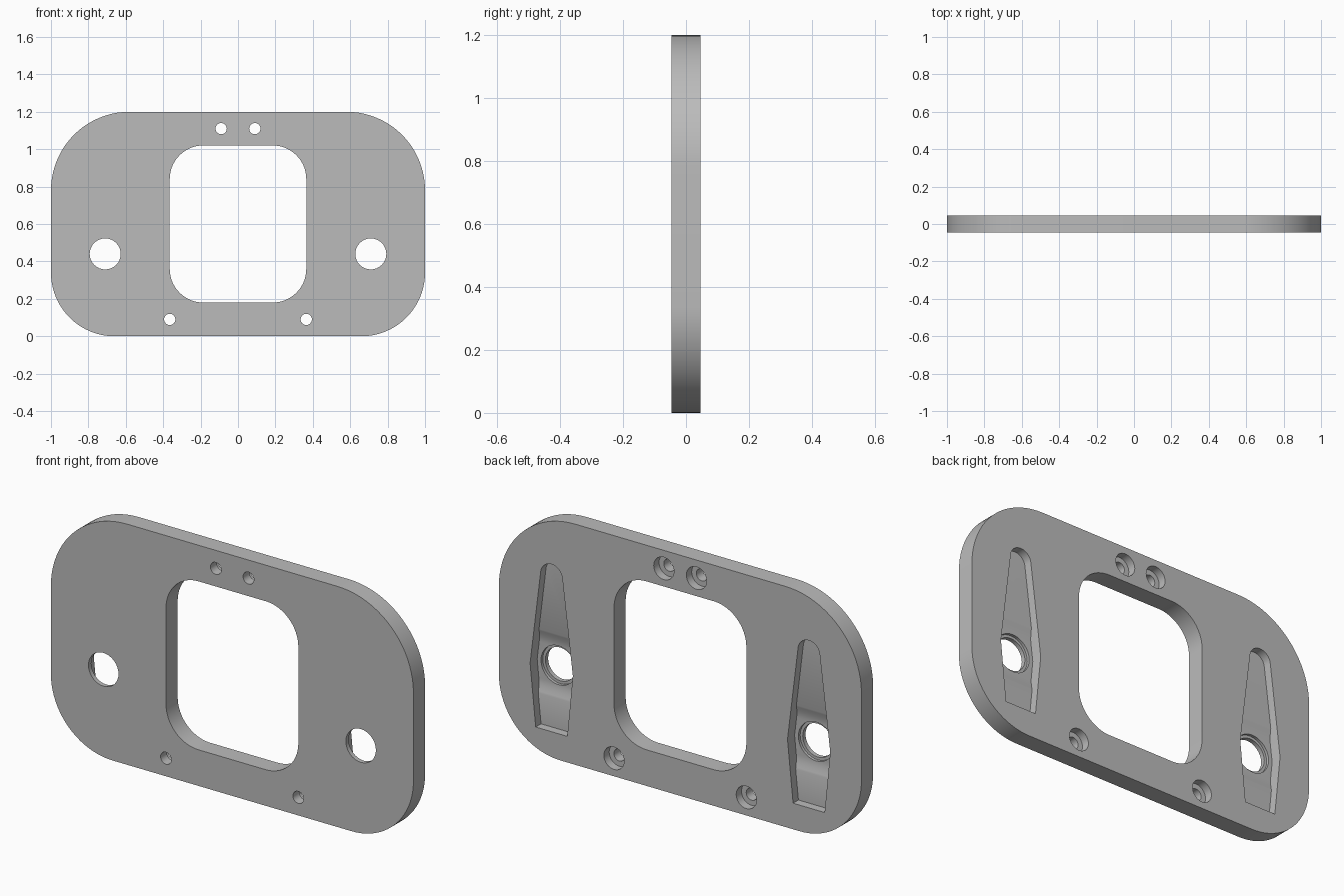
import bpy, bmesh
from math import sin, cos, pi, radians
from mathutils import Vector

cube = bpy.data.objects.get("Cube")
if cube:
    bpy.data.objects.remove(cube, do_unlink=True)

HALF = 0.046          # half of the plate thickness
HEIGHT = 1.2

gray = bpy.data.materials.new("machined_gray")
gray.use_nodes = True
COLOUR = (0.5, 0.5, 0.5, 1)
gray.diffuse_color = COLOUR
gray.node_tree.nodes["Principled BSDF"].inputs["Base Color"].default_value = COLOUR


def arc(cx, cz, r, start, end, n=20):
    """Points along a circular arc, angles in degrees."""
    angles = [radians(start + (end - start) * i / n) for i in range(n + 1)]
    return [(cx + r * cos(a), cz + r * sin(a)) for a in angles]


def rounded_rect(half_w, z0, z1, r_bottom, r_top):
    right, low, top = half_w - r_bottom, z0 + r_bottom, z1 - r_top
    return (arc(right, low, r_bottom, -90, 0) + arc(half_w - r_top, top, r_top, 0, 90)
            + arc(r_top - half_w, top, r_top, 90, 180) + arc(-right, low, r_bottom, 180, 270))


def extrude(name, points, depth):
    """Close 3D points into a face and extrude it by a vector."""
    bm = bmesh.new()
    face = bm.faces.new([bm.verts.new(p) for p in points])
    out = bmesh.ops.extrude_face_region(bm, geom=[face])
    moved = [v for v in out["geom"] if isinstance(v, bmesh.types.BMVert)]
    bmesh.ops.translate(bm, verts=moved, vec=Vector(depth))
    bmesh.ops.recalc_face_normals(bm, faces=bm.faces)
    mesh = bpy.data.meshes.new(name)
    bm.to_mesh(mesh)
    bm.free()
    mesh.materials.append(gray)
    obj = bpy.data.objects.new(name, mesh)
    bpy.context.collection.objects.link(obj)
    return obj


def slab(name, outline, y0, y1):
    return extrude(name, [(x, y0, z) for x, z in outline], (0, y1 - y0, 0))


def combine(target, tool, operation="DIFFERENCE"):
    """Apply a boolean and discard the tool."""
    tool.hide_render = True
    mod = target.modifiers.new("cut", "BOOLEAN")
    mod.operation, mod.solver, mod.object = operation, "EXACT", tool
    bpy.context.view_layer.objects.active = target
    bpy.ops.object.modifier_apply(modifier=mod.name)
    bpy.data.objects.remove(tool, do_unlink=True)


def drill(x, z, r, y0=-0.1):
    combine(plate, slab("drill", arc(x, z, r, 0, 348.75, 31), y0, 0.1))


# Plate and central window
plate = slab("mounting_plate", rounded_rect(1, 0, HEIGHT, 0.34, 0.42), -HALF, HALF)
combine(plate, slab("window_cutter", rounded_rect(0.365, 0.18, 1.02, 0.18, 0.18), -0.1, 0.1))

# Pocket floor section: shallow ends with a dished middle around the hole
SHALLOW, DEEP = HALF - 0.042, HALF - 0.056
floor = [(SHALLOW, 0)]
for i in range(9):
    t = i / 8
    floor.append((SHALLOW + (DEEP - SHALLOW) * sin(t * pi / 2), 0.28 + 0.07 * t))
floor += [(y, 0.88 - z) for y, z in reversed(floor[1:])]
floor += [(SHALLOW, 1.1), (0.1, 1.1), (0.1, 0)]

for side in (-1, 1):
    # Tapered pocket on the back
    cx = side * 0.71
    outline = [(cx - 0.087, 0.13), (cx + 0.087, 0.13), (cx + 0.118, 0.44)]
    outline += arc(cx, 0.905, 0.06, 5, 175) + [(cx - 0.118, 0.44)]
    pocket = slab("pocket_cutter", outline, -0.03, 0.08)
    section = extrude("floor_cutter", [(cx - 0.2, y, z) for y, z in floor], (0.4, 0, 0))
    combine(pocket, section, "INTERSECT")
    combine(plate, pocket)
    # Large through hole with a shallow step
    drill(cx, 0.44, 0.083)
    combine(plate, slab("step_cutter", arc(cx, 0.44, 0.097, 0, 348.75, 31), -0.024, 0))
    # Counterbored bolt holes
    for x, z in ((0.09, 1.11), (0.365, 0.09)):
        drill(side * x, z, 0.03)
        drill(side * x, z, 0.056, 0.004)

# Smooth curved walls, keep edges crisp
bpy.ops.object.select_all(action="DESELECT")
plate.select_set(True)
bpy.context.view_layer.objects.active = plate
bpy.ops.object.shade_smooth_by_angle(angle=radians(25))
